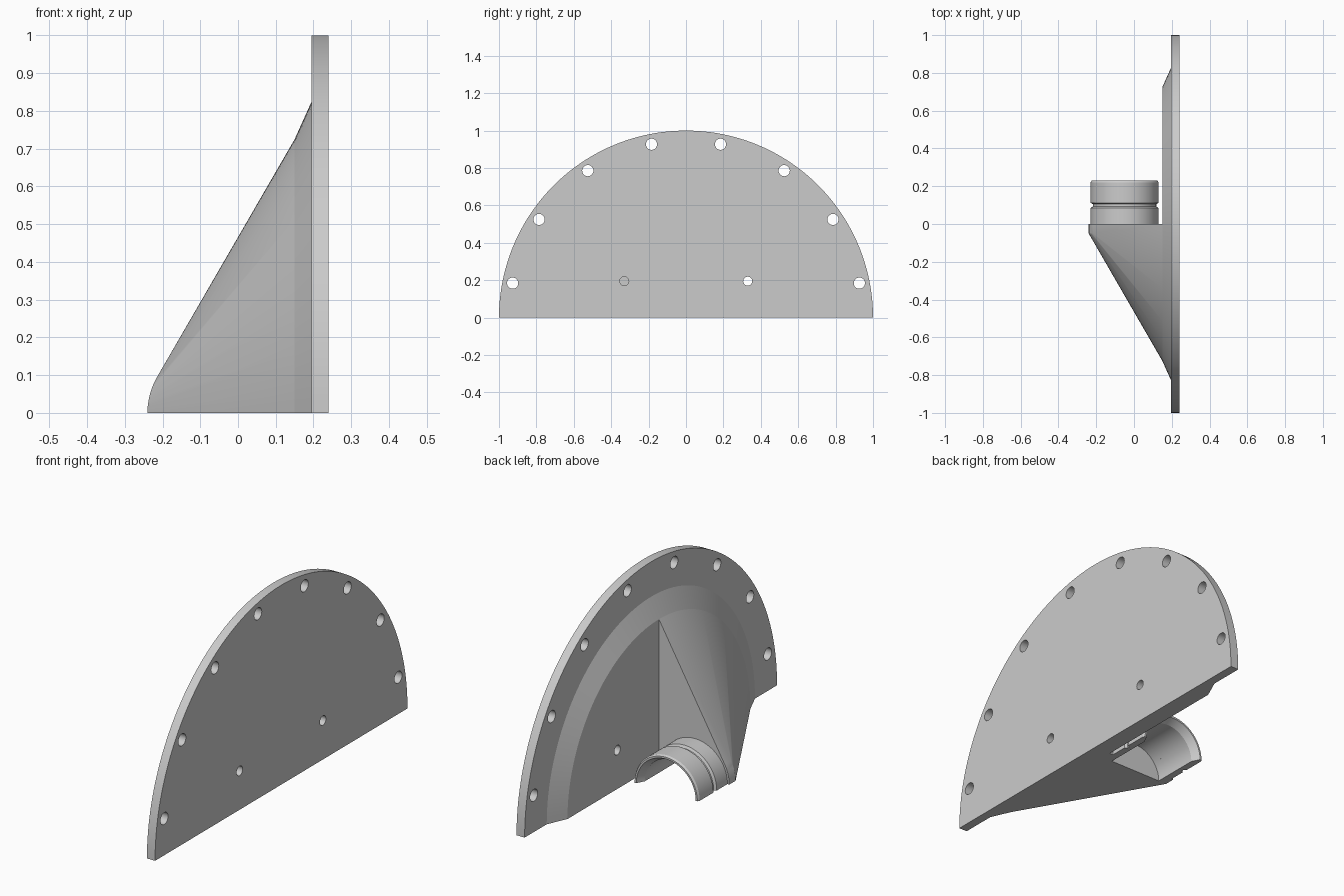
import bpy, bmesh
from math import cos, sin, pi, radians
from mathutils import Vector, Matrix

if "Cube" in bpy.data.objects:
    bpy.data.objects.remove(bpy.data.objects["Cube"])

grey = bpy.data.materials.new("plain grey")
grey.use_nodes = True
grey.diffuse_color = (0.6, 0.6, 0.6, 1)
grey.node_tree.nodes["Principled BSDF"].inputs["Base Color"].default_value = grey.diffuse_color


def make_object(name, bm):
    bmesh.ops.recalc_face_normals(bm, faces=bm.faces)
    mesh = bpy.data.meshes.new(name)
    bm.to_mesh(mesh)
    bm.free()
    mesh.materials.append(grey)
    obj = bpy.data.objects.new(name, mesh)
    bpy.context.collection.objects.link(obj)
    return obj


def hull(name, points):
    """Convex solid around a set of points, with flat areas merged."""
    bm = bmesh.new()
    verts = [bm.verts.new(p) for p in points]
    result = bmesh.ops.convex_hull(bm, input=verts)
    spare = {g for g in result["geom_interior"] + result["geom_unused"]
             if isinstance(g, bmesh.types.BMVert)}
    bmesh.ops.delete(bm, geom=list(spare), context="VERTS")
    bmesh.ops.dissolve_limit(bm, angle_limit=0.0005, verts=bm.verts, edges=bm.edges)
    return make_object(name, bm)


def arc_x(x, r, start, end, n, y=0, z=0):
    """Arc in the plane of the plate, angle measured from +y towards +z."""
    angles = [start + (end - start) * i / n for i in range(n + 1)]
    return [(x, y + r * cos(a), z + r * sin(a)) for a in angles]


def arc_y(y, r, end, n):
    """Arc around the pipe axis."""
    return [(PIPE_X + r * cos(end * i / n), y, r * sin(end * i / n)) for i in range(n + 1)]


def drill(name, y, z, r, x0, x1):
    return hull(name, arc_x(x0, r, 0, 2 * pi, 24, y, z)[:-1] + arc_x(x1, r, 0, 2 * pi, 24, y, z)[:-1])


def cut(obj, cutters):
    for c in cutters:
        mod = obj.modifiers.new("cut", "BOOLEAN")
        mod.operation, mod.solver, mod.object = "DIFFERENCE", "EXACT", c
    graph = bpy.context.evaluated_depsgraph_get()
    mesh = bpy.data.meshes.new_from_object(obj.evaluated_get(graph))
    obj.modifiers.clear()
    obj.data = mesh


PIPE_X = -0.05
BACK, STEP, FRONT = 0.24, 0.195, 0.15

# Half-round mounting plate
plate = hull("mounting_plate", arc_x(STEP, 1, 0, pi, 96) + arc_x(BACK, 1, 0, pi, 96))

# Raised half disc with a sloped rim
boss = hull("raised_disc", arc_x(STEP, 0.825, 0, pi, 72) + arc_x(FRONT, 0.725, 0, pi, 72))

# Quarter cone blending from the pipe mouth to the disc
cone = hull("cone_housing",
            arc_x(FRONT, 0.725, pi / 2, pi, 48) + [(FRONT, 0, 0)]
            + arc_y(0, 0.19, pi, 36) + arc_y(-0.05, 0.19, pi, 36))

# Half pipe with a groove and bevelled mouth
bm = bmesh.new()
profile = [(0.145, 0), (0.18, 0), (0.18, 0.085), (0.168, 0.092), (0.168, 0.105),
           (0.18, 0.112), (0.18, 0.22), (0.174, 0.23), (0.165, 0.23), (0.145, 0.19)]
face = bm.faces.new([bm.verts.new((PIPE_X + r, y, 0)) for r, y in profile])
bmesh.ops.spin(bm, geom=[face] + face.edges[:] + face.verts[:], cent=(PIPE_X, 0, 0),
               axis=(0, -1, 0), angle=pi, steps=40)
pipe = make_object("half_pipe", bm)

# Bolt holes around the rim, two inner holes and the pipe bore
rim = [drill("rim_drill", 0.945 * cos(a), 0.945 * sin(a), 0.03, 0.1, 0.3)
       for a in (radians(11.25 + 22.5 * i) for i in range(8))]
inner = [drill("inner_drill", y, 0.195, 0.024, 0.1, 0.3) for y in (-0.33, 0.33)]
bore = hull("bore_cutter", arc_y(0.1, 0.145, 2 * pi, 64)[:-1] + arc_y(-0.05, 0.145, 2 * pi, 64)[:-1])

cut(plate, rim + inner)
cut(boss, inner)
cut(cone, [inner[0], bore])
for c in rim + inner + [bore]:
    bpy.data.objects.remove(c)

# Smooth shading with sharp edges kept
bpy.ops.object.select_all(action="DESELECT")
for obj in (plate, boss, cone, pipe):
    obj.select_set(True)
bpy.context.view_layer.objects.active = plate
bpy.ops.object.shade_smooth_by_angle(angle=radians(20))
